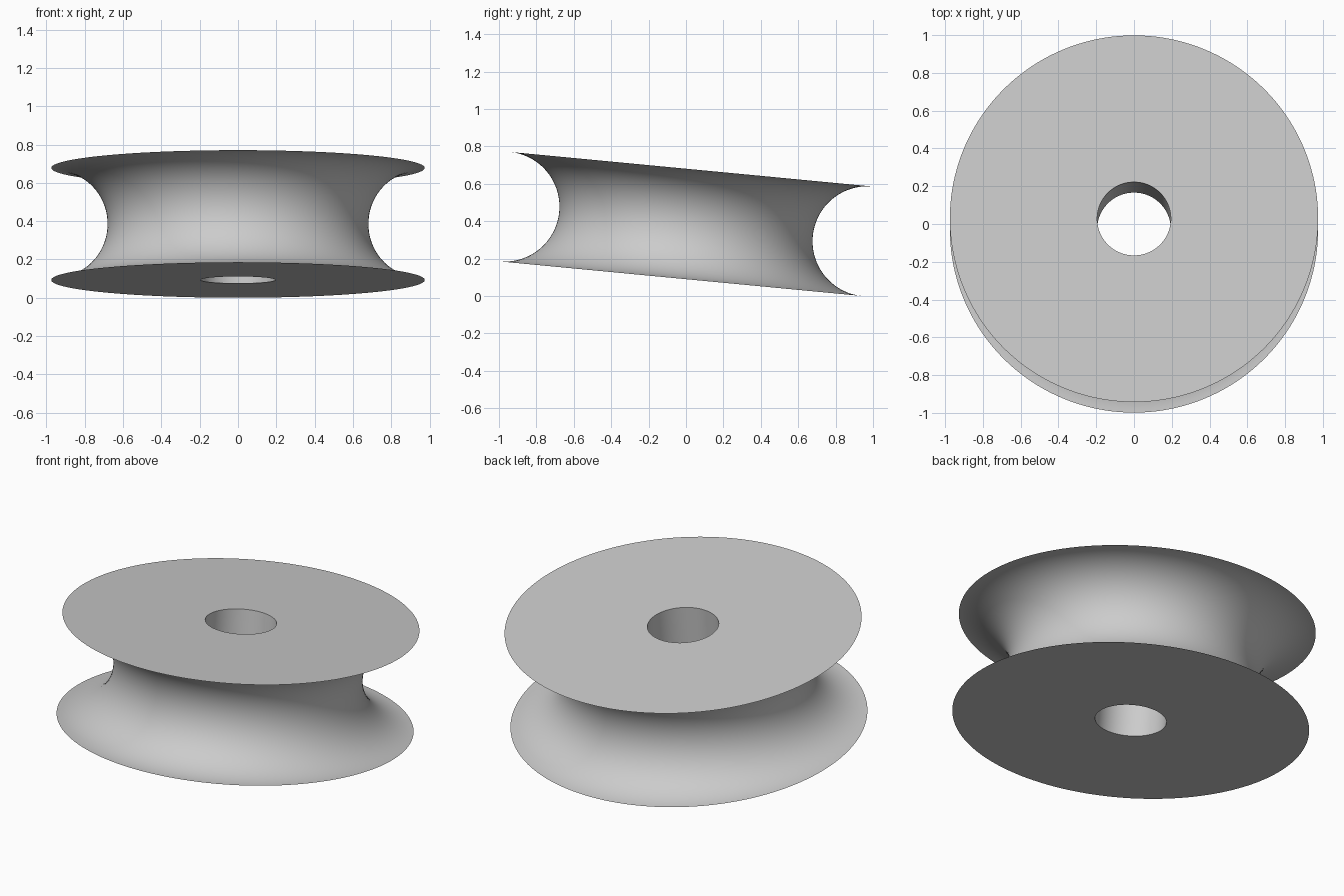
import bpy, bmesh, math
from mathutils import Matrix

cube = bpy.data.objects.get("Cube")
if cube:
    bpy.data.objects.remove(cube)

RADIUS, HOLE, HEIGHT = 0.975, 0.195, 0.588
TILT = math.radians(-5.45)
ARC, SEGMENTS = 48, 160

grey = bpy.data.materials.new("light_grey")
grey.use_nodes = True
color = (0.6, 0.6, 0.6, 1)
grey.diffuse_color = color
grey.node_tree.nodes["Principled BSDF"].inputs["Base Color"].default_value = color

# Closed cross-section: bore, flat end faces and half-round groove
half = HEIGHT / 2
profile = [(HOLE, -half)]
for i in range(ARC + 1):
    a = math.pi * i / ARC
    profile.append((RADIUS - half * math.sin(a), -half * math.cos(a)))
profile.append((HOLE, half))

# Revolve the section around the axle
bm = bmesh.new()
verts = [bm.verts.new((r, 0, z)) for r, z in profile]
edges = [bm.edges.new((v, verts[(i + 1) % len(verts)])) for i, v in enumerate(verts)]
bmesh.ops.spin(bm, geom=verts + edges, cent=(0, 0, 0), axis=(0, 0, 1),
               angle=math.tau, steps=SEGMENTS, use_merge=True)
bmesh.ops.remove_doubles(bm, verts=bm.verts, dist=1e-5)
bmesh.ops.recalc_face_normals(bm, faces=bm.faces)

# Lean the wheel so its front edge is raised, then rest it on the floor
bm.transform(Matrix.Rotation(TILT, 4, 'X'))
lowest = min(v.co.z for v in bm.verts)
bm.transform(Matrix.Translation((0, 0, -lowest)))

mesh = bpy.data.meshes.new("grooved_wheel")
bm.to_mesh(mesh)
bm.free()
mesh.materials.append(grey)
wheel = bpy.data.objects.new("grooved_wheel", mesh)
bpy.context.collection.objects.link(wheel)

bpy.ops.object.select_all(action='DESELECT')
wheel.select_set(True)
bpy.context.view_layer.objects.active = wheel
bpy.ops.object.shade_smooth_by_angle(angle=math.radians(30))
